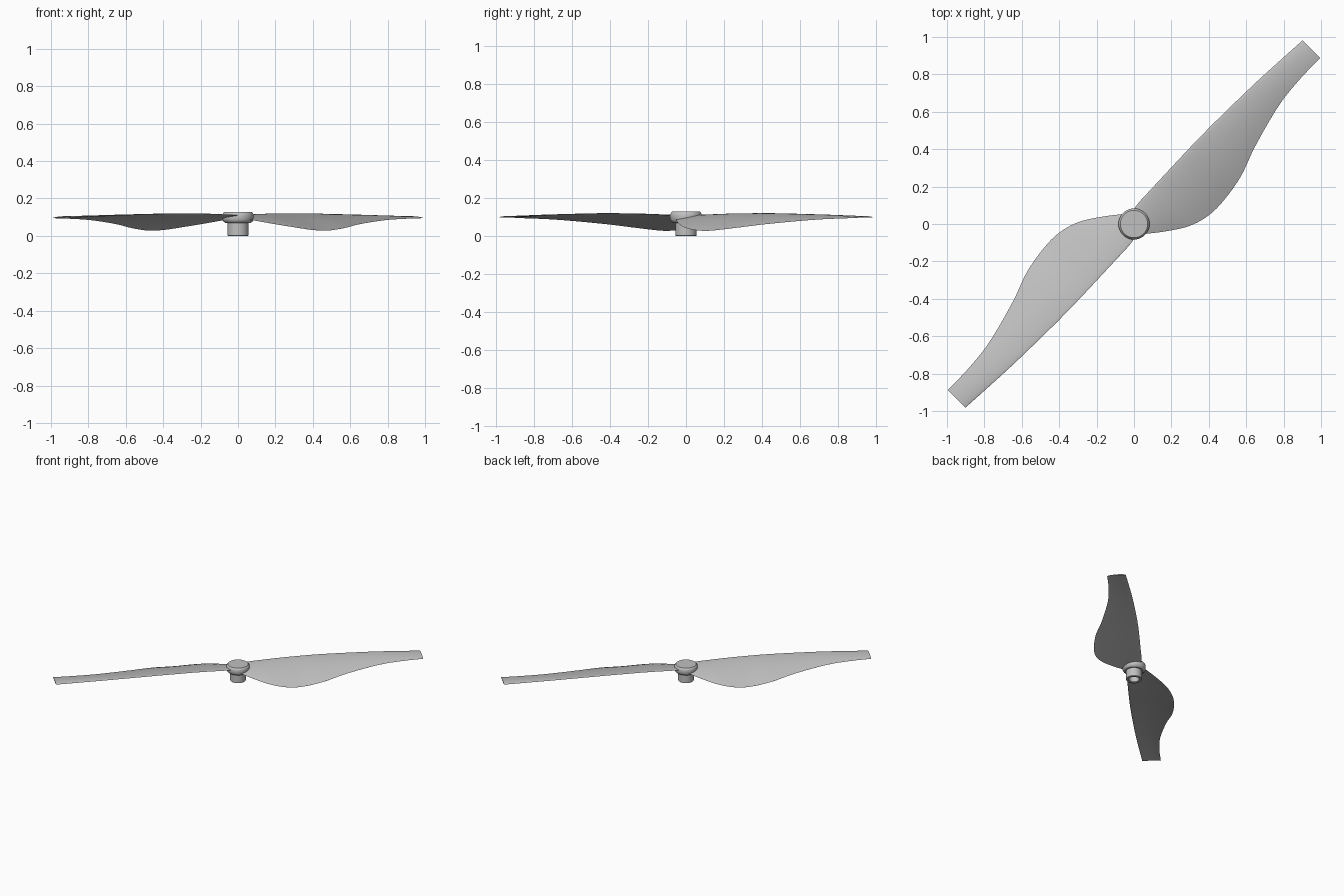
import bpy, bmesh, math
from mathutils import Vector

cube = bpy.data.objects.get("Cube")
if cube:
    bpy.data.objects.remove(cube, do_unlink=True)

# One plain grey plastic
grey = bpy.data.materials.new("grey plastic")
grey.use_nodes = True
colour = (0.53, 0.53, 0.53, 1.0)
grey.diffuse_color = colour
grey.node_tree.nodes["Principled BSDF"].inputs["Base Color"].default_value = colour


def finish(bm, name, angle):
    bmesh.ops.recalc_face_normals(bm, faces=bm.faces)
    mesh = bpy.data.meshes.new(name)
    bm.to_mesh(mesh)
    bm.free()
    mesh.materials.append(grey)
    obj = bpy.data.objects.new(name, mesh)
    bpy.context.collection.objects.link(obj)
    bpy.ops.object.select_all(action='DESELECT')
    obj.select_set(True)
    bpy.context.view_layer.objects.active = obj
    bpy.ops.object.shade_smooth_by_angle(angle=math.radians(angle))
    return obj


# Blade stations: span, leading offset, trailing offset, leading z, trailing z
STATIONS = [
    (0.00, 0.045, -0.076, 0.106, 0.088),
    (0.09, 0.062, -0.146, 0.111, 0.068),
    (0.20, 0.067, -0.216, 0.115, 0.047),
    (0.31, 0.071, -0.249, 0.118, 0.032),
    (0.42, 0.075, -0.251, 0.119, 0.028),
    (0.58, 0.079, -0.225, 0.119, 0.042),
    (0.75, 0.079, -0.165, 0.116, 0.062),
    (1.00, 0.074, -0.099, 0.110, 0.083),
    (1.17, 0.066, -0.080, 0.104, 0.091),
    (1.332, 0.057, -0.076, 0.098, 0.095),
]


def smooth_stations(points, steps):
    """Catmull-Rom interpolation with uneven spacing along the span."""
    pts = [Vector(p) for p in points]
    n = len(pts)

    def slope(i):
        a, b = pts[max(i - 1, 0)], pts[min(i + 1, n - 1)]
        return (b - a) / (b[0] - a[0])

    for i in range(n - 1):
        h = pts[i + 1][0] - pts[i][0]
        for k in range(steps):
            t = k / steps
            yield (pts[i] * (2*t**3 - 3*t**2 + 1) + slope(i) * h * (t**3 - 2*t**2 + t)
                   + pts[i + 1] * (3*t**2 - 2*t**3) + slope(i + 1) * h * (t**3 - t**2))
    yield pts[-1]


def half_thickness(u):
    # Rounded leading edge tapering to a thin trailing edge
    return 1.48 * math.sqrt(u) - 0.63 * u - 1.76 * u**2 + 1.42 * u**3 - 0.5 * u**4


def make_blade(name, turn):
    bm = bmesh.new()
    m = 14
    chordwise = [(i / m) ** 1.6 for i in range(m + 1)]
    rings = []
    for s, lead, trail, z_lead, z_trail in smooth_stations(STATIONS, 5):
        chord = lead - trail
        thick = 0.006 + 0.012 * chord
        ring = []
        path = [(u, 1) for u in reversed(chordwise)] + [(u, -1) for u in chordwise[1:]]
        for u, side in path:
            camber = 0.035 * chord * 4 * u * (1 - u)
            z = z_lead + (z_trail - z_lead) * u + camber + side * thick * half_thickness(u)
            ring.append(bm.verts.new((s, lead - chord * u, z)))
        rings.append(ring)
    for a, b in zip(rings, rings[1:]):
        for i in range(len(a)):
            j = (i + 1) % len(a)
            bm.faces.new((a[i], a[j], b[j], b[i]))
    bm.faces.new(rings[0])
    bm.faces.new(rings[-1])
    obj = finish(bm, name, 40)
    obj.rotation_euler.z = turn
    return obj


# Two opposite blades on the diagonal
make_blade("rear_blade", math.radians(45))
make_blade("front_blade", math.radians(225))


def lathe(name, profile, segments=64):
    bm = bmesh.new()
    verts = [bm.verts.new((r, 0, z)) for r, z in profile]
    edges = [bm.edges.new(pair) for pair in zip(verts, verts[1:])]
    bmesh.ops.spin(bm, geom=verts + edges, cent=(0, 0, 0), axis=(0, 0, 1),
                   angle=math.tau, steps=segments, use_duplicate=False)
    bmesh.ops.remove_doubles(bm, verts=bm.verts, dist=1e-5)
    return finish(bm, name, 30)


# Round cap over the blade roots
lathe("hub_cap", [(0, 0.068), (0.066, 0.068), (0.077, 0.076), (0.083, 0.088),
                  (0.083, 0.112), (0.080, 0.120), (0.073, 0.128), (0, 0.128)])

# Hollow shaft collar below the cap
lathe("shaft_collar", [(0, 0.055), (0.036, 0.055), (0.036, 0.004), (0.039, 0.0),
                       (0.053, 0.0), (0.056, 0.003), (0.056, 0.075), (0, 0.075)])
